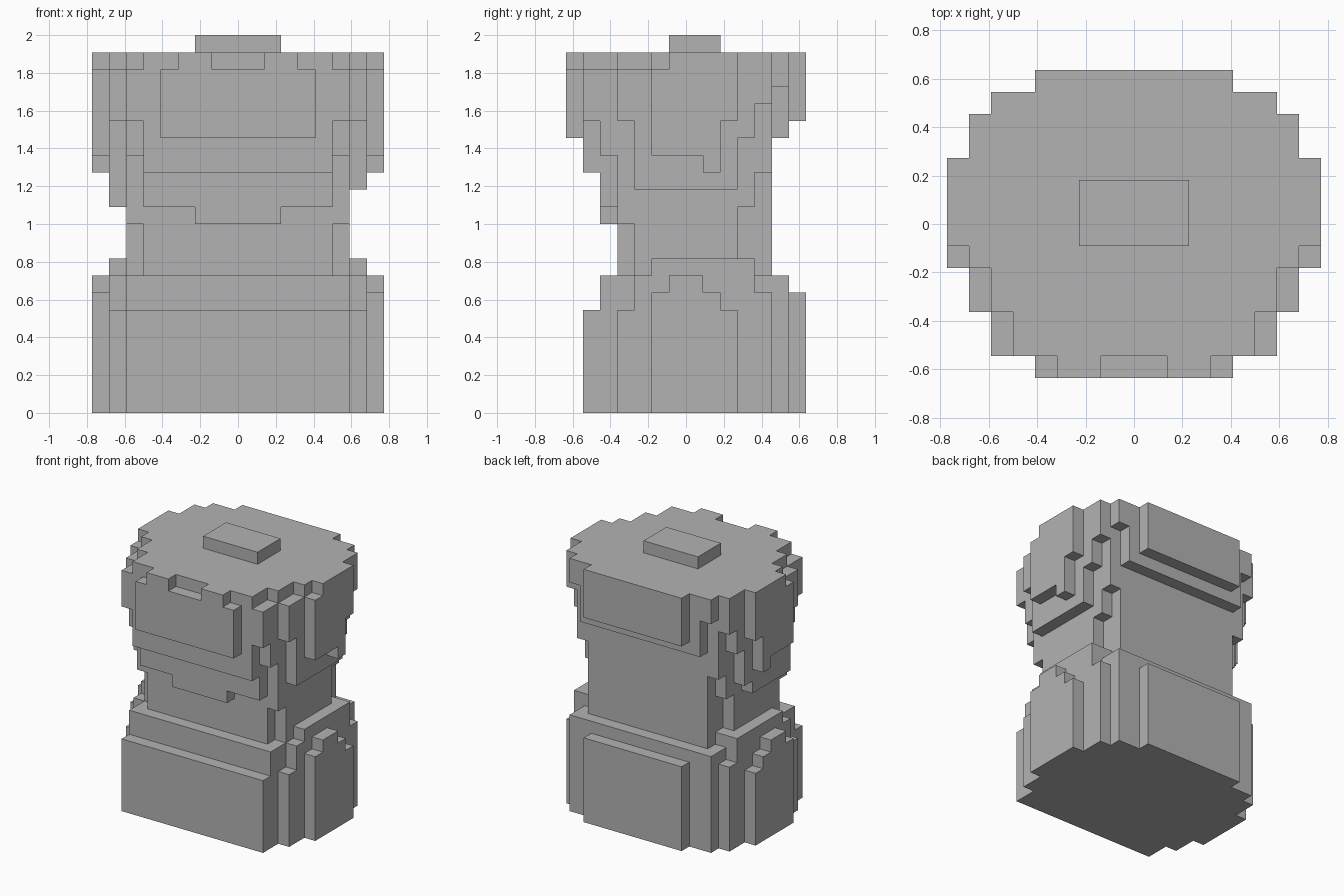
import bpy, bmesh
from mathutils import Vector

cube = bpy.data.objects.get("Cube")
if cube:
    bpy.data.objects.remove(cube, do_unlink=True)

U = 1 / 11          # one block
MID = 8.5           # centre block coordinate across x

grey = bpy.data.materials.new("plain_grey")
grey.use_nodes = True
colour = (0.45, 0.45, 0.45, 1)
grey.diffuse_color = colour
grey.node_tree.nodes["Principled BSDF"].inputs["Base Color"].default_value = colour


def block(x0, x1, y0, y1, z0, z1):
    """Cells of a block; x is measured from the centre."""
    return {(x, y, z)
            for x in range(int(x0 + MID), int(x1 + MID))
            for y in range(y0, y1) for z in range(z0, z1)}


def tiers(table):
    """Symmetric blocks: half width -> list of (y0, y1, z0, z1)."""
    cells = set()
    for half, boxes in table.items():
        for box in boxes:
            cells |= block(-half, half, *box)
    return cells


# Stepped pedestal
base = tiers({
    8.5: [(-2, 3, 0, 6), (-2, 2, 6, 7), (-1, 1, 7, 8)],
    7.5: [(-4, 5, 0, 6), (-3, 5, 6, 7), (-3, 4, 7, 8), (-2, 4, 8, 9)],
    6.5: [(-6, 6, 0, 6), (-5, 6, 6, 8)],
    4.5: [(6, 7, 0, 7)],
})

# Narrow waist
waist = tiers({5.5: [(-4, 5, 8, 12)], 6.5: [(-3, 3, 8, 12)]})

# Flared upper body
upper_body = tiers({
    2.5: [(-5, -4, 11, 12)],
    5.5: [(-5, 5, 12, 21), (-6, -5, 14, 21), (5, 6, 16, 21)],
    6.5: [(-6, -5, 17, 20), (-5, -4, 15, 20), (-4, -3, 11, 21),
          (-3, 4, 12, 21), (4, 5, 14, 21), (5, 6, 19, 21)],
    7.5: [(-4, -3, 17, 20), (-3, -2, 13, 20), (-2, 3, 13, 21),
          (3, 4, 16, 21), (4, 5, 18, 21)],
    8.5: [(-2, 1, 15, 20), (1, 2, 14, 20), (2, 3, 17, 20), (-1, 3, 20, 21)],
    4.5: [(-7, -6, 16, 20), (6, 7, 17, 21)],
})
# Front rim teeth and the lower ledge on the right side
for x in (-3.5, 1.5):
    upper_body |= block(x, x + 2, -7, -6, 20, 21)
upper_body |= block(-7.5, -6.5, -3, 2, 12, 13)

# Raised plate on top
top_plate = tiers({2.5: [(-1, 2, 21, 22)]})

parts = {"base": base, "waist": waist - base,
         "upper_body": upper_body - waist, "top_plate": top_plate}
solid = set().union(*parts.values())


def skin(name, cells):
    """Outer faces of the cells, merged into large flat faces."""
    bm = bmesh.new()
    for cell in cells:
        for axis in range(3):
            for side in (0, 1):
                near = list(cell)
                near[axis] += 2 * side - 1
                if tuple(near) in solid:
                    continue
                b, c = (axis + 1) % 3, (axis + 2) % 3
                corners = []
                for s, t in ((0, 0), (1, 0), (1, 1), (0, 1)):
                    p = Vector(cell)
                    p[axis] += side
                    p[b] += s
                    p[c] += t
                    p.x -= MID
                    corners.append(bm.verts.new(p * U))
                bm.faces.new(corners if side else corners[::-1])
    bmesh.ops.remove_doubles(bm, verts=bm.verts, dist=U / 100)
    bmesh.ops.dissolve_limit(bm, angle_limit=0.01, verts=bm.verts, edges=bm.edges)
    mesh = bpy.data.meshes.new(name)
    bm.to_mesh(mesh)
    bm.free()
    mesh.materials.append(grey)
    bpy.context.collection.objects.link(bpy.data.objects.new(name, mesh))


for name, cells in parts.items():
    skin(name, cells)
